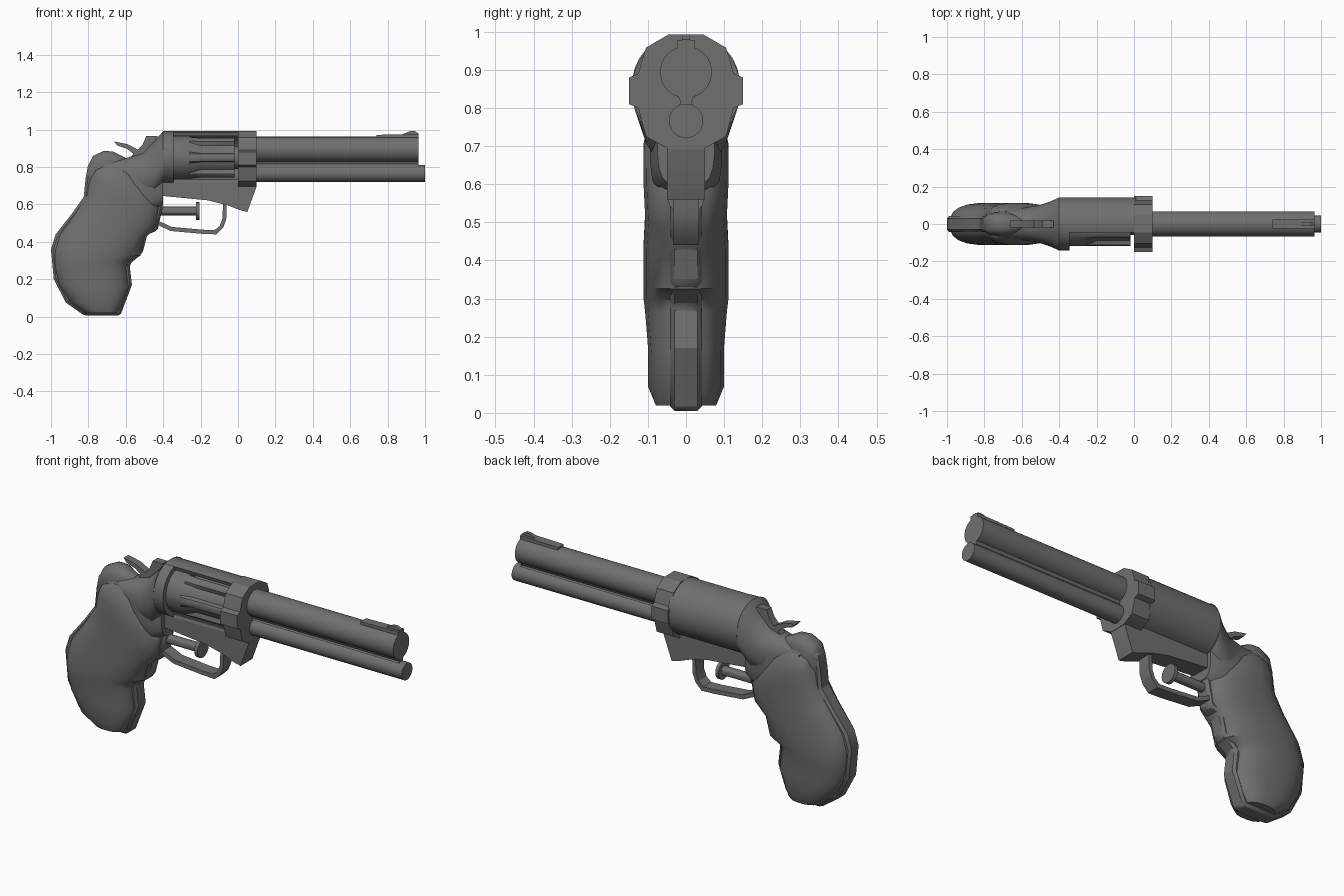
import bpy, bmesh, math

if "Cube" in bpy.data.objects:
    bpy.data.objects.remove(bpy.data.objects["Cube"])

dark = bpy.data.materials.new("dark_grey")
dark.diffuse_color = (0.16, 0.16, 0.16, 1)
dark.use_nodes = True
dark.node_tree.nodes["Principled BSDF"].inputs["Base Color"].default_value = dark.diffuse_color


def finish(name, bm, angle=30, bevel=0):
    bmesh.ops.recalc_face_normals(bm, faces=bm.faces)
    mesh = bpy.data.meshes.new(name)
    bm.to_mesh(mesh)
    bm.free()
    mesh.materials.append(dark)
    ob = bpy.data.objects.new(name, mesh)
    bpy.context.collection.objects.link(ob)
    bpy.ops.object.select_all(action='DESELECT')
    ob.select_set(True)
    bpy.context.view_layer.objects.active = ob
    bpy.ops.object.shade_smooth_by_angle(angle=math.radians(angle))
    if bevel:
        mod = ob.modifiers.new("edge", 'BEVEL')
        mod.width, mod.segments = bevel, 1
    return ob


def skin(name, rings, angle=30, bevel=0):
    """Join equal rings of points with quads and cap both ends."""
    bm = bmesh.new()
    vs = [[bm.verts.new(p) for p in r] for r in rings]
    n = len(vs[0])
    for a, b in zip(vs, vs[1:]):
        for i in range(n):
            j = (i + 1) % n
            bm.faces.new((a[i], a[j], b[j], b[i]))
    bm.faces.new(vs[0])
    bm.faces.new(vs[-1])
    return finish(name, bm, angle, bevel)


def plate(name, pts, hw, bevel=0):
    """Side profile (x, z) extruded to +-hw in y."""
    return skin(name, [[(x, y, z) for x, z in pts] for y in (-hw, hw)], 25, bevel)


def along_x(name, pts, x0, x1):
    """Cross-section (y, z) extruded from x0 to x1."""
    return skin(name, [[(x, y, z) for y, z in pts] for x in (x0, x1)])


def circle(r, z, n=32, a0=0, a1=360, closed=True):
    m = n if closed else n - 1
    return [(r * math.cos(math.radians(a0 + (a1 - a0) * i / m)),
             z + r * math.sin(math.radians(a0 + (a1 - a0) * i / m))) for i in range(n)]


def loft(name, rows, power, n=20, angle=40):
    """Rows of (ax, az, bx, bz, half width) give rounded sections spanning a to b."""
    rings = []
    for ax, az, bx, bz, hw in rows:
        ring = []
        for i in range(n):
            t = math.tau * (i + 0.5) / n
            c, s = math.cos(t), math.sin(t)
            c = math.copysign(abs(c) ** (2 / power), c)
            s = math.copysign(abs(s) ** (2 / power), s)
            ring.append(((ax + bx) / 2 + (bx - ax) / 2 * c, hw * s,
                         (az + bz) / 2 + (bz - az) / 2 * c))
        rings.append(ring)
    return skin(name, rings, angle)


# Barrels with joining rib and front sight
along_x("upper_barrel", circle(0.068, 0.894), 0.05, 0.965)
along_x("lower_barrel", circle(0.045, 0.766), 0.05, 1.0)
along_x("barrel_rib", [(-.025, .795), (.025, .795), (.014, .815), (.025, .84),
                       (-.025, .84), (-.014, .815)], 0.05, 0.965)
plate("sight_base", [(.74, .95), (.74, .972), (.965, .977), (.965, .95)], .024)
plate("front_sight", [(.86, .96), (.89, .98), (.92, .992), (.945, .992), (.965, .98), (.965, .96)], .01)

# Front collar with side lugs
half = [(.045, .993), (.105, .958), (.117, .92), (.125, .89), (.15, .88),
        (.15, .81), (.125, .80), (.115, .76), (.105, .725), (.045, .692)]
along_x("front_collar", half + [(-y, z) for y, z in reversed(half)], 0.0, 0.1)

# Cylinder housing: closed on the left side, open on the right
CZ = 0.85
arc_out = circle(.143, CZ, 25, 109, -112, False)
arc_in = circle(.122, CZ, 25, -112, 109, False)
along_x("housing_shell", arc_out + arc_in, -.40, .01)
along_x("housing_rear_ring", circle(.1425, CZ), -.40, -.345)

# Fluted cylinder
rings = []
for x, r, depth in ((-.35, .117, 0), (-.26, .117, 0), (-.20, .117, .026), (-.02, .117, .026),
                    (-.02, .06, 0), (.01, .06, 0)):
    ring = []
    for i in range(72):
        a = i * 5
        off = abs(a % 60 - 30)
        rr = r - depth * max(0, min(1, (21 - off) / 6))
        t = math.radians(a)
        ring.append((x, -rr * math.cos(t), CZ + rr * math.sin(t)))
    rings.append(ring)
skin("fluted_cylinder", rings, 25)

# Frame under the cylinder
plate("lower_frame", [(-.45, .735), (.099, .735), (.099, .695), (.05, .56), (.01, .57),
                      (-.06, .597), (-.16, .622), (-.40, .645), (-.47, .64)], .05)

# Rear frame flowing from the housing into the grip
loft("rear_frame", [(-.40, .707, -.40, .993, .1425), (-.45, .64, -.45, .935, .12),
                    (-.51, .63, -.51, .875, .10), (-.60, .68, -.60, .848, .085),
                    (-.72, .74, -.72, .84, .07)], 2.2, 28)
loft("frame_web", [(-.40, .595, -.40, .84, .075), (-.46, .56, -.46, .86, .095),
                   (-.55, .60, -.55, .84, .095), (-.66, .66, -.66, .83, .07)], 3.5, 20)
loft("grip_hump", [(-.805, .70, -.80, .81, .04), (-.775, .70, -.775, .86, .058),
                   (-.72, .70, -.72, .887, .064), (-.67, .70, -.67, .885, .062),
                   (-.60, .70, -.60, .85, .04)], 2.8, 16)

# Hammer and rear sight
plate("hammer", [(-.663, .937), (-.59, .922), (-.535, .893), (-.51, .92), (-.49, .967), (-.43, .967),
                 (-.42, .86), (-.59, .83), (-.56, .872), (-.595, .898), (-.645, .915)], .02)

# Grip: thin central spine and a wide sculpted body
plate("grip_spine", [(-.82, .005), (-.63, .005), (-.567, .17), (-.58, .28), (-.51, .34),
                     (-.485, .44), (-.43, .46), (-.40, .60), (-.55, .80), (-.72, .84),
                     (-.80, .82), (-.815, .74), (-.825, .64), (-.885, .555), (-.975, .44),
                     (-1.0, .36), (-.985, .20), (-.92, .075)], .042, .012)
loft("grip_body", [(-.82, .02, -.64, .02, .08), (-.905, .08, -.615, .06, .10),
                   (-.965, .17, -.575, .16, .10), (-.985, .26, -.59, .265, .108),
                   (-.987, .32, -.58, .295, .113), (-.985, .36, -.52, .325, .113),
                   (-.96, .44, -.495, .42, .113), (-.875, .56, -.43, .48, .108),
                   (-.815, .65, -.415, .59, .113), (-.80, .73, -.47, .67, .112),
                   (-.775, .785, -.54, .755, .098), (-.73, .81, -.61, .81, .07)], 2.6, 20, 35)

# Trigger guard strip
outer = [(-.06, .61), (-.063, .52), (-.08, .475), (-.115, .44), (-.19, .443), (-.36, .458), (-.45, .50)]
inner = [(-.43, .515), (-.355, .48), (-.19, .465), (-.125, .463), (-.098, .485), (-.083, .525), (-.08, .61)]
plate("trigger_guard", outer + inner, .034)

# Push trigger: rod with a round button
along_x("trigger_rod", circle(.024, .565, 12), -.45, -.21)
along_x("trigger_button", circle(.048, .565, 16), -.225, -.207)
